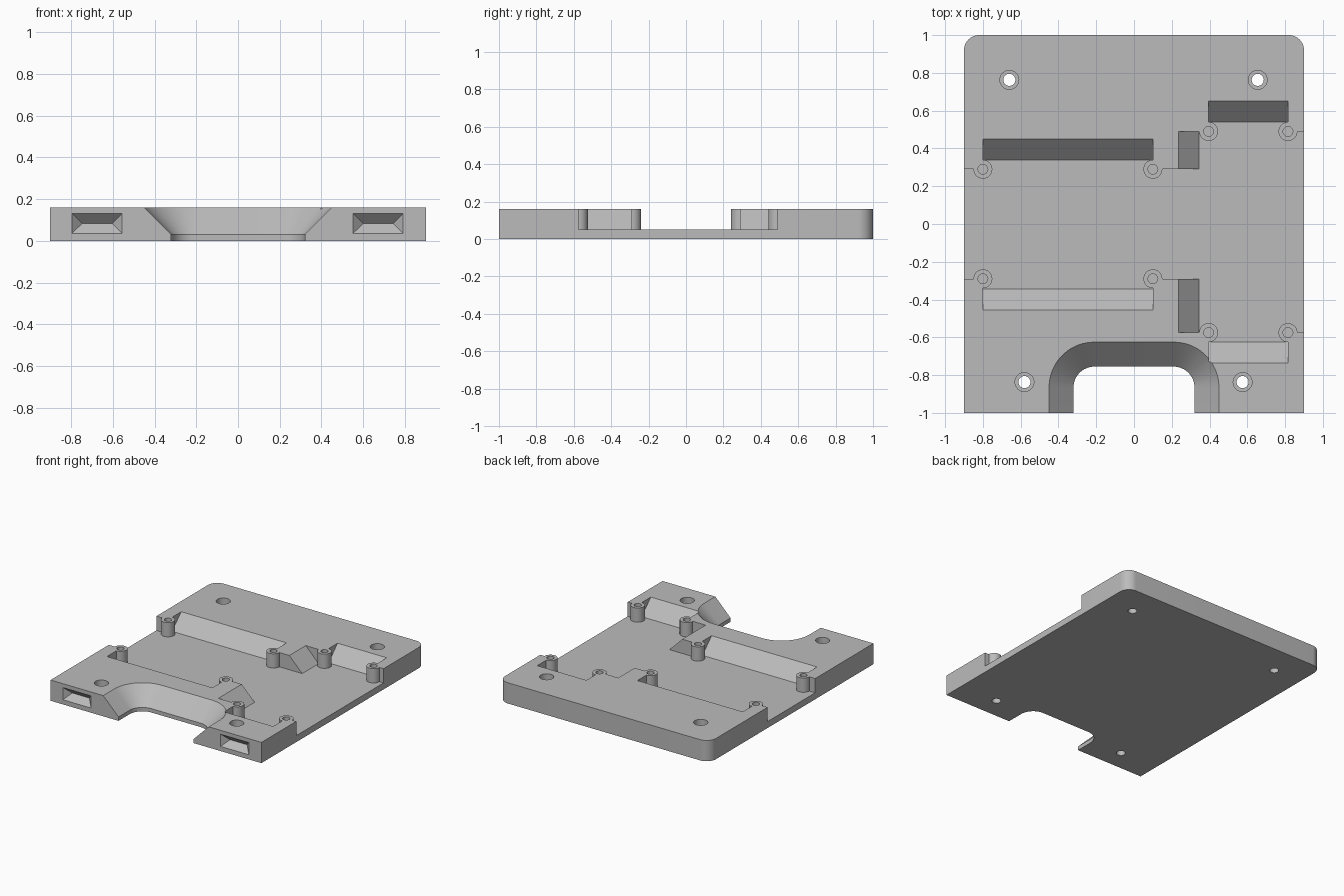
import bpy, bmesh
from math import sin, cos, pi, radians

cube = bpy.data.objects.get("Cube")
if cube:
    bpy.data.objects.remove(cube, do_unlink=True)

grey = bpy.data.materials.new("plain grey")
grey.use_nodes = True
grey.diffuse_color = (0.5, 0.5, 0.5, 1)
grey.node_tree.nodes["Principled BSDF"].inputs["Base Color"].default_value = (0.5, 0.5, 0.5, 1)

TOP, FLOOR, OVER = 0.16, 0.05, 0.26


def loft(name, rings):
    """Closed solid through matching rings of points."""
    bm = bmesh.new()
    loops = [[bm.verts.new(p) for p in ring] for ring in rings]
    n = len(loops[0])
    for a, b in zip(loops, loops[1:]):
        for i in range(n):
            j = (i + 1) % n
            bm.faces.new((a[i], a[j], b[j], b[i]))
    bm.faces.new(loops[0])
    bm.faces.new(loops[-1])
    bmesh.ops.recalc_face_normals(bm, faces=bm.faces)
    mesh = bpy.data.meshes.new(name)
    bm.to_mesh(mesh)
    bm.free()
    mesh.materials.append(grey)
    obj = bpy.data.objects.new(name, mesh)
    bpy.context.collection.objects.link(obj)
    return obj


def prism(name, outline, z0, z1):
    return loft(name, [[(x, y, z) for x, y in outline] for z in (z0, z1)])


def cylinder(name, x, y, r, z0, z1, n=32):
    ring = [(x + r * cos(2 * pi * i / n), y + r * sin(2 * pi * i / n)) for i in range(n)]
    return prism(name, ring, z0, z1)


def arch(half, back, r, front, n=12):
    """Outline open to the front with two rounded back corners."""
    pts = [(half, front)]
    for side, start in ((1, 0), (-1, pi / 2)):
        for i in range(n + 1):
            a = start + i * pi / 2 / n
            pts.append((side * (half - r) + r * cos(a), back - r + r * sin(a)))
    return pts + [(-half, front)]


# Main slab with rounded back corners
body = prism("base_plate", arch(0.9, 1.0, 0.08, -1.0), 0, TOP)


def combine(tool, operation="DIFFERENCE"):
    """Apply a boolean to the slab and drop the tool."""
    tool.hide_render = True
    mod = body.modifiers.new(tool.name, "BOOLEAN")
    mod.object, mod.operation, mod.solver = tool, operation, "EXACT"
    bpy.context.view_layer.objects.active = body
    bpy.ops.object.modifier_apply(modifier=mod.name)
    bpy.data.objects.remove(tool, do_unlink=True)


# Stepped recess, open at both sides
combine(prism("recess", [(-1, -0.29), (0.345, -0.29), (0.345, -0.575), (1, -0.575),
                         (1, 0.49), (0.345, 0.49), (0.345, 0.29), (-1, 0.29)], FLOOR, OVER))

# Sloping walls along the recess: x range, inner start, wall foot, direction
for x0, x1, foot, s in ((-0.8, 0.1, 0.34, 1), (-0.8, 0.1, 0.345, -1),
                        (0.395, 0.815, 0.54, 1), (0.395, 0.815, 0.625, -1)):
    profile = [(foot - 0.1, FLOOR), (foot, FLOOR), (foot + OVER - FLOOR, OVER), (foot - 0.1, OVER)]
    combine(loft("ramp", [[(x, s * y, z) for y, z in profile] for x in (x0, x1)]))

# Sloping walls at the two side steps
for y0, y1 in ((0.2, 0.49), (-0.575, -0.2)):
    profile = [(0.4, FLOOR), (0.345, FLOOR), (0.345 + FLOOR - OVER, OVER), (0.4, OVER)]
    combine(loft("side_ramp", [[(x, y, z) for x, z in profile] for y in (y0, y1)]))

# Screw bosses with blind holes
bosses = [(-0.8, 0.29), (0.1, 0.29), (-0.8, -0.29), (0.1, -0.29),
          (0.395, 0.49), (0.815, 0.49), (0.395, -0.575), (0.815, -0.575)]
for x, y in bosses:
    combine(cylinder("boss", x, y, 0.05, 0.02, TOP), "UNION")
for x, y in bosses:
    combine(cylinder("boss_hole", x, y, 0.026, FLOOR, OVER, 24))

# Flared opening at the front edge
combine(loft("front_opening", [[(x, y, z) for x, y in arch(0.32 + d, -0.755 + d, 0.11 + d, -1.3)]
                               for z, d in ((-0.1, 0), (0.03, 0), (OVER, 0.23))]))

# Counterbored mounting holes
for x, y in ((-0.66, 0.763), (0.655, 0.763), (-0.58, -0.837), (0.575, -0.837)):
    combine(cylinder("counterbore", x, y, 0.05, FLOOR, OVER))
    combine(cylinder("through_hole", x, y, 0.032, -0.1, OVER))

# Wedge-shaped recesses in the front face
for cx in (-0.675, 0.672):
    rings = []
    for y, w, h in ((-1.02, 0.14, 0.067), (-0.953, 0.073, 0.0005)):
        rings.append([(cx + i * w, y, 0.083 + j * h) for i, j in ((-1, -1), (1, -1), (1, 1), (-1, 1))])
    combine(loft("front_recess", rings))

bpy.ops.object.select_all(action="DESELECT")
body.select_set(True)
bpy.context.view_layer.objects.active = body
bpy.ops.object.shade_smooth_by_angle(angle=radians(25))
